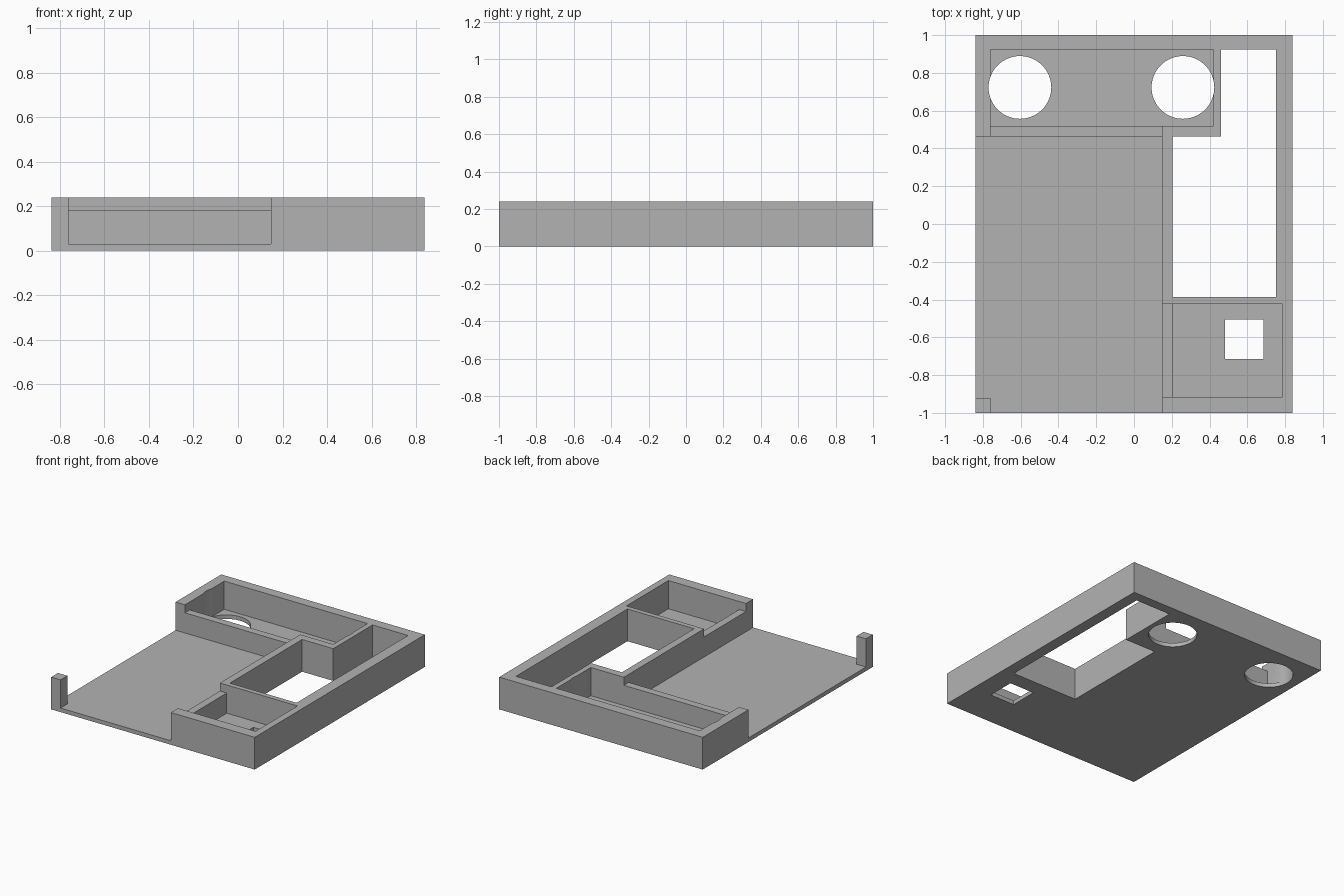
import bpy
import math

cube = bpy.data.objects.get("Cube")
if cube:
    bpy.data.objects.remove(cube, do_unlink=True)

FLOOR, LEDGE, TOP, OVER = 0.03, 0.18, 0.24, 0.4

grey = bpy.data.materials.new("plain grey")
grey.use_nodes = True
grey.diffuse_color = (0.45, 0.45, 0.45, 1)
grey.node_tree.nodes["Principled BSDF"].inputs["Base Color"].default_value = (0.45, 0.45, 0.45, 1)


def box(name, x0, x1, y0, y1, z0, z1):
    centre = ((x0 + x1) / 2, (y0 + y1) / 2, (z0 + z1) / 2)
    bpy.ops.mesh.primitive_cube_add(size=1, location=centre)
    ob = bpy.context.object
    ob.name = name
    ob.scale = (x1 - x0, y1 - y0, z1 - z0)
    bpy.ops.object.transform_apply(location=True, rotation=False, scale=True)
    ob.data.materials.append(grey)
    return ob


def cut(body, cutter):
    """Subtract the cutter from the body, then discard it."""
    cutter.hide_render = True
    mod = body.modifiers.new("cut", 'BOOLEAN')
    mod.operation = 'DIFFERENCE'
    mod.solver = 'EXACT'
    mod.object = cutter
    bpy.context.view_layer.objects.active = body
    bpy.ops.object.modifier_apply(modifier=mod.name)
    bpy.data.objects.remove(cutter, do_unlink=True)


# Solid block that becomes the tray
tray = box("compartment_tray", -0.838, 0.838, -1, 1, 0, TOP)

# Pockets and openings: x range, y range, bottom height
cuts = {
    "open_bay_side": (-0.95, 0.148, -0.92, 0.463, FLOOR),
    "open_bay_front": (-0.761, 0.148, -1.1, 0.3, FLOOR),
    "back_pocket": (-0.761, 0.42, 0.52, 0.925, FLOOR),
    "front_pocket": (0.204, 0.787, -0.917, -0.424, FLOOR),
    "back_wall_ledge": (-0.761, 0.148, 0.4, 0.6, LEDGE),
    "divider_ledge": (0.1, 0.3, -0.917, -0.424, LEDGE),
    "window_wide": (0.204, 0.753, -0.387, 0.463, -0.1),
    "window_narrow": (0.46, 0.753, 0.3, 0.925, -0.1),
    "square_hole": (0.481, 0.685, -0.715, -0.505, -0.1),
}
for name, (x0, x1, y0, y1, z0) in cuts.items():
    cut(tray, box(name, x0, x1, y0, y1, z0, OVER))

# Round holes through the back pocket
for x in (-0.604, 0.259):
    bpy.ops.mesh.primitive_cylinder_add(vertices=64, radius=0.166, depth=1, location=(x, 0.723, 0))
    cut(tray, bpy.context.object)

# Smooth hole walls, crisp edges elsewhere
bpy.ops.object.select_all(action='DESELECT')
tray.select_set(True)
bpy.context.view_layer.objects.active = tray
bpy.ops.object.shade_smooth_by_angle(angle=math.radians(30))
